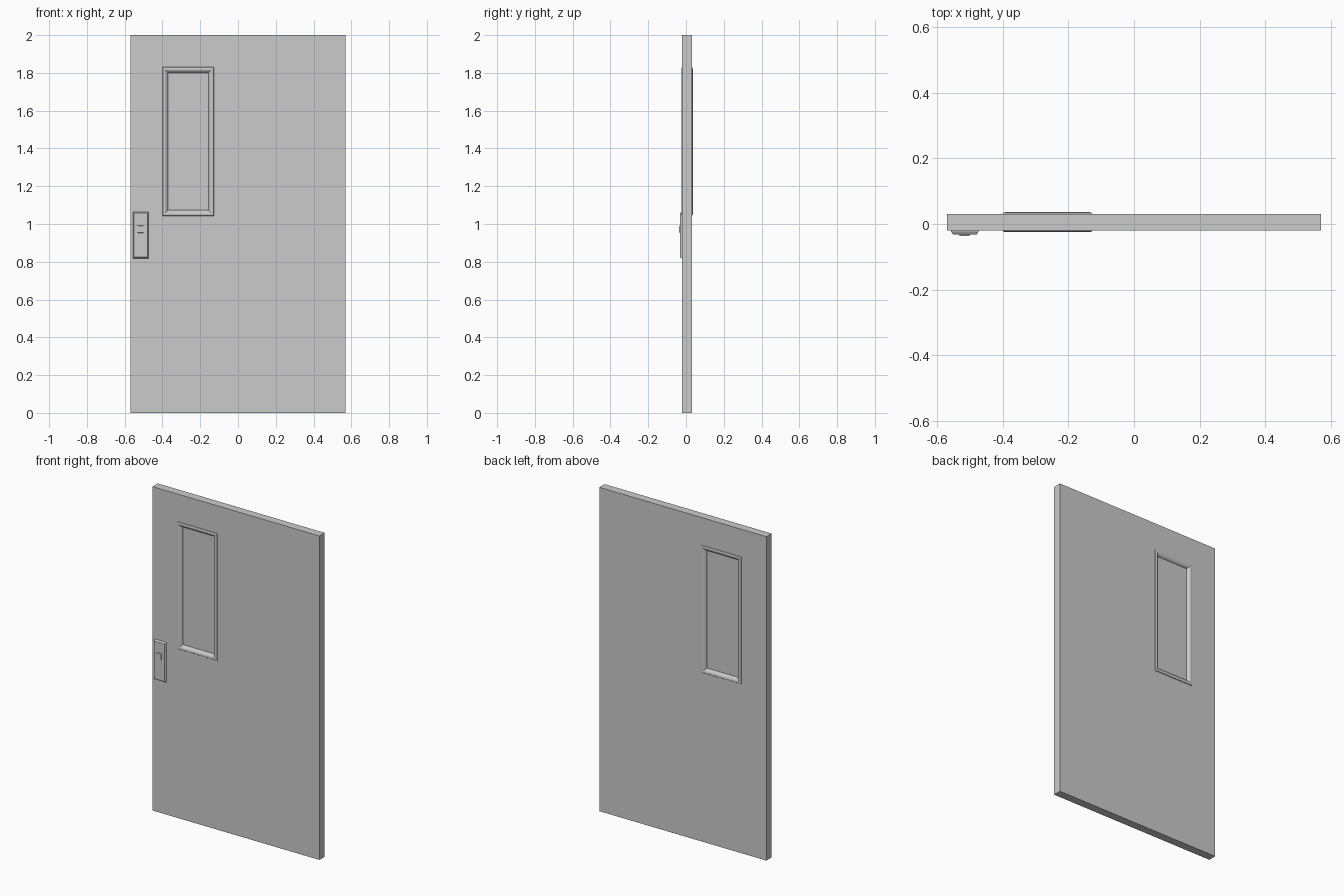
import bpy, bmesh

if "Cube" in bpy.data.objects:
    bpy.data.objects.remove(bpy.data.objects["Cube"])

FRONT, BACK = -0.020, 0.031                      # slab faces
WX0, WX1, WZ0, WZ1 = -0.40, -0.127, 1.043, 1.83  # outer edge of window moulding


def finish(name, bm):
    bmesh.ops.recalc_face_normals(bm, faces=bm.faces)
    mesh = bpy.data.meshes.new(name)
    bm.to_mesh(mesh)
    bm.free()
    ob = bpy.data.objects.new(name, mesh)
    bpy.context.collection.objects.link(ob)
    return ob


def rect_loft(name, rings, cap):
    """Bridge rectangles (x0, x1, z0, z1, y) one after another."""
    bm = bmesh.new()
    loops = [[bm.verts.new(p) for p in ((a, y, c), (b, y, c), (b, y, d), (a, y, d))]
             for a, b, c, d, y in rings]
    for lo, hi in zip(loops, loops[1:]):
        for i in range(4):
            j = (i + 1) % 4
            bm.faces.new((lo[i], lo[j], hi[j], hi[i]))
    if cap:
        bm.faces.new(loops[0])
        bm.faces.new(loops[-1])
    else:
        for i in range(4):
            j = (i + 1) % 4
            bm.faces.new((loops[-1][i], loops[-1][j], loops[0][j], loops[0][i]))
    return finish(name, bm)


def inset(d, y):
    return (WX0 + d, WX1 - d, WZ0 + d, WZ1 - d, y)


# Door slab: a closed ring around the window opening
outer = (-0.57, 0.57, 0.0, 2.0)
rect_loft("door_slab", [outer + (FRONT,), outer + (BACK,),
                        inset(0.017, BACK), inset(0.017, FRONT)], False)

# Recessed window pane
rect_loft("window_pane", [inset(0.017, FRONT + 0.012), inset(0.017, BACK - 0.012)], True)

# Rounded mitred mouldings on both sides: (inset, height above slab)
profile = [(0, 0), (0.002, 0.003), (0.008, 0.005), (0.014, 0.0045),
           (0.021, 0.001), (0.027, -0.005), (0.030, -0.012)]
for name, face, out in (("front_moulding", FRONT, -1), ("back_moulding", BACK, 1)):
    rect_loft(name, [inset(d, face + out * h) for d, h in profile], False)

# Handle plate with bevelled rim
rect_loft("handle_plate", [(-0.557, -0.473, 0.818, 1.063, FRONT + 0.002),
                           (-0.557, -0.473, 0.818, 1.063, FRONT - 0.003),
                           (-0.551, -0.479, 0.824, 1.057, FRONT - 0.012)], True)

# Small raised lock button
rect_loft("lock_button", [(-0.533, -0.499, 0.952, 0.992, FRONT - 0.010),
                          (-0.531, -0.501, 0.954, 0.990, FRONT - 0.016)], True)
